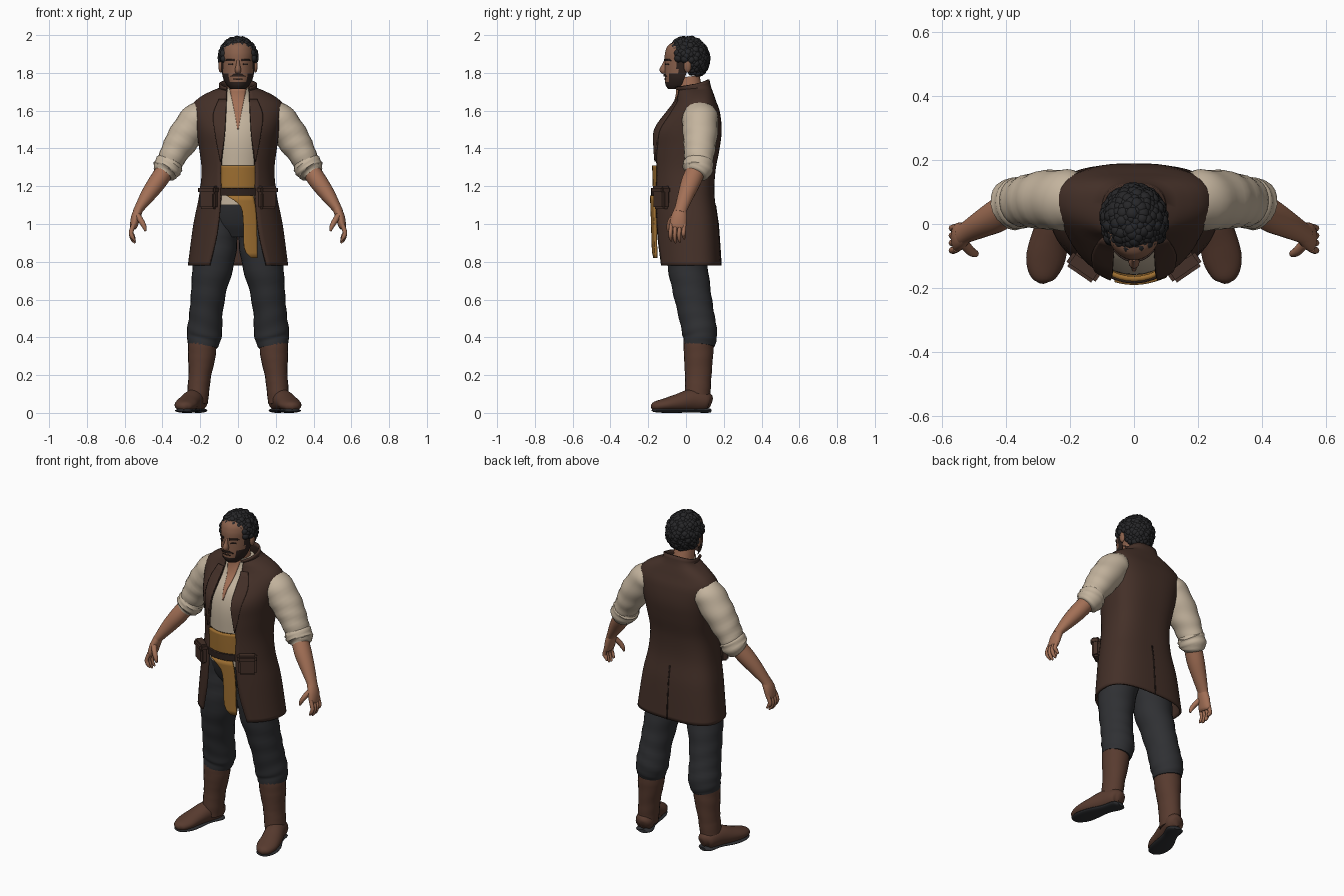
import bpy, bmesh, random
from math import sin, cos, pi, sqrt, asin, copysign
from mathutils import Vector, Matrix

random.seed(4)
if "Cube" in bpy.data.objects:
    bpy.data.objects.remove(bpy.data.objects["Cube"])


def material(name, *rgb):
    col = [(c / 255 / 12.92 if c < 11 else ((c / 255 + 0.055) / 1.055) ** 2.4) for c in rgb] + [1]
    m = bpy.data.materials.new(name)
    m.use_nodes = True
    m.diffuse_color = col
    bsdf = m.node_tree.nodes["Principled BSDF"]
    bsdf.inputs["Base Color"].default_value = col
    bsdf.inputs["Roughness"].default_value = 0.9
    return m


VEST = material("vest brown", 68, 48, 40)
SHIRT = material("linen", 196, 180, 158)
SKIN = material("skin", 163, 112, 86)
FACE = material("face skin", 138, 97, 76)
HAIR = material("black hair", 38, 38, 40)
CLOTH = material("charcoal cloth", 47, 48, 51)
BOOT = material("boot leather", 88, 59, 47)
SASH = material("ochre sash", 158, 111, 49)
DARK = material("dark brown", 46, 34, 30)


def interp(table, k):
    """Smooth interpolation of rows keyed by their first value."""
    n = len(table)
    k = min(max(k, table[0][0]), table[-1][0])
    i = max(j for j in range(n - 1) if table[j][0] <= k)

    def slope(j, c):
        a, b = table[max(j - 1, 0)], table[min(j + 1, n - 1)]
        return (b[c] - a[c]) / (b[0] - a[0])
    p, q = table[i], table[i + 1]
    h = q[0] - p[0]
    t = (k - p[0]) / h
    return [(1 + 2 * t) * (1 - t) ** 2 * p[c] + t * (1 - t) ** 2 * h * slope(i, c)
            + t * t * (3 - 2 * t) * q[c] + t * t * (t - 1) * h * slope(i + 1, c)
            for c in range(1, len(p))]


def finish(name, bm, *mats, thick=0, rule=None):
    bmesh.ops.recalc_face_normals(bm, faces=bm.faces[:])
    if rule:
        for f in bm.faces:
            f.material_index = rule(f.calc_center_median())
    me = bpy.data.meshes.new(name)
    bm.to_mesh(me)
    bm.free()
    for m in mats:
        me.materials.append(m)
    me.shade_smooth()
    me.set_sharp_from_angle(angle=0.9)
    ob = bpy.data.objects.new(name, me)
    bpy.context.collection.objects.link(ob)
    if thick:
        mod = ob.modifiers.new("thickness", 'SOLIDIFY')
        mod.thickness, mod.offset = thick, 0
    return ob


def grid(bm, rows, closed):
    vs = [[bm.verts.new(p) for p in r] for r in rows]
    n = len(rows[0])
    for a, b in zip(vs, vs[1:]):
        for i in range(n if closed else n - 1):
            j = (i + 1) % n
            bm.faces.new((a[i], a[j], b[j], b[i]))
    if closed:
        bm.faces.new(vs[0])
        bm.faces.new(vs[-1])


def tube(bm, pts, side=1, ref=(0, 1, 0), ripple=0, sub=4, seg=20):
    """Loft of ellipses along a path of (x, y, z, radius u, radius v)."""
    table = [(i, *p) for i, p in enumerate(pts)]
    rows, n = [], (len(pts) - 1) * sub
    for i in range(n + 1):
        k = i / sub
        x, y, z, ru, rv = interp(table, k)
        t = (Vector(interp(table, k + 0.1)[:3]) - Vector(interp(table, k - 0.1)[:3])).normalized()
        v = Vector(ref)
        v = (v - t * v.dot(t)).normalized()
        u = v.cross(t)
        row = []
        for s in range(seg):
            a = 2 * pi * s / seg
            w = 1 + ripple * sin(8 * k + 2 * sin(a + k))
            p = Vector((x, y, z)) + u * cos(a) * ru * w + v * sin(a) * rv * w
            row.append((p.x * side, p.y, p.z))
        rows.append(row)
    grid(bm, rows, True)


def limb(name, mat, pts, **kw):
    for side, label in ((1, "left_"), (-1, "right_")):
        bm = bmesh.new()
        tube(bm, pts, side, **kw)
        finish(label + name, bm, mat)


# Body profiles: height, half width, front y, back y
vest = [(.78, .26, -.165, .18), (1.0, .23, -.172, .165), (1.15, .2, -.175, .145), (1.28, .187, -.175, .15),
        (1.4, .2, -.175, .172), (1.5, .218, -.165, .183), (1.6, .238, -.09, .172), (1.645, .225, -.055, .155),
        (1.69, .16, -.045, .14), (1.72, .1, -.055, .128), (1.765, .095, -.085, .118)]
opening = [(.78, .15), (.95, .11), (1.15, .09), (1.3, .09), (1.5, .07), (1.65, .06), (1.765, .06)]
shirt = [(1.1, .17, -.15, .12), (1.3, .165, -.157, .13), (1.45, .185, -.155, .15), (1.55, .19, -.125, .15),
         (1.62, .16, -.07, .13), (1.68, .09, -.05, .11), (1.72, .07, -.048, .09)]
hips = [(.93, .1, -.07, .1), (1.0, .17, -.11, .13), (1.1, .175, -.14, .125), (1.18, .165, -.145, .12)]
head = [(1.715, .04, -.095, -.02), (1.735, .06, -.108, .03), (1.77, .078, -.112, .06), (1.81, .086, -.113, .085),
        (1.86, .09, -.113, .1), (1.91, .092, -.11, .1), (1.95, .075, -.09, .08), (1.975, .03, -.04, .04)]


def ring_point(prof, z, a, square):
    rx, yf, yb = interp(prof, z)
    ym = .6 * yb + .4 * yf
    e = square if cos(a) < 0 else 1
    c = abs(cos(a)) ** e
    x = copysign(abs(sin(a)) ** e, sin(a)) * rx
    return x, ym - (ym - yf) * c if e == 1 else ym + (yb - ym) * c, z


def body(prof, square=0.75, n=30, seg=40):
    z0, z1 = prof[0][0], prof[-1][0]
    bm = bmesh.new()
    grid(bm, [[ring_point(prof, z0 + (z1 - z0) * i / n, 2 * pi * s / seg, square) for s in range(seg)]
              for i in range(n + 1)], True)
    return bm


def patch(name, mat, prof, rows, off, thick=.008, side=1, cols=8, n=12):
    """Thin plate on the front of a profile; rows are (z, x0, x1)."""
    bm, out = bmesh.new(), []
    for i in range(n + 1):
        z = rows[0][0] + (rows[-1][0] - rows[0][0]) * i / n
        x0, x1 = interp(rows, z)
        rx, yf, yb = interp(prof, z)
        ym = .6 * yb + .4 * yf
        xs = [x0 + (x1 - x0) * j / cols for j in range(cols + 1)]
        out.append([(side * x, ym - (ym - yf) * sqrt(max(0, 1 - (x / rx) ** 2)) - off, z) for x in xs])
    grid(bm, out, False)
    finish(name, bm, mat, thick=thick)


# Torso and hips
finish("shirt", body(shirt), SHIRT)
finish("trouser_hips", body(hips), CLOTH)
patch("open_chest", SKIN, shirt, [(1.5, -.003, .003), (1.6, -.02, .02), (1.72, -.045, .045)], .003, .004)

# Long vest, open down the front, with a standing collar
bm, rows = bmesh.new(), []
for i in range(49):
    z = .78 + .985 * i / 48
    a0 = asin(interp(opening, z)[0] / interp(vest, z)[0])
    row = []
    for s in range(49):
        a = a0 + (2 * pi - 2 * a0) * s / 48
        x, y, zz = ring_point(vest, z, a, .72)
        dip = max(0, z - 1.7) / .065 * .05 * (cos(a) + 1) / 2
        row.append((x, y, zz - dip))
    rows.append(row)
grid(bm, rows, False)
finish("vest", bm, VEST, thick=.012)
for side, label in ((1, "left_"), (-1, "right_")):
    patch(label + "lapel", VEST, vest, [(1.33, .088, .092), (1.48, .07, .12), (1.58, .064, .13),
                                       (1.66, .06, .1)], .01, .01, side)
    # Belt pouch with flap
    for part, size, z, out in (("pouch", (.1, .045, .11), 1.135, 0), ("pouch_flap", (.11, .056, .04), 1.18, .004)):
        bm = bmesh.new()
        bmesh.ops.create_cube(bm, size=1, matrix=Matrix.Translation((side * .155, -.13 - out, z))
                              @ Matrix.Rotation(side * .6, 4, 'Z') @ Matrix.Diagonal((*size, 1)))
        bmesh.ops.bevel(bm, geom=bm.edges[:], offset=.01, segments=2, affect='EDGES')
        finish(label + part, bm, VEST)
bm = bmesh.new()
grid(bm, [[(x, interp(vest, z)[2] + .007, z) for x in (-.003, .003)] for z in (.78, .88, 1.0, 1.1)], False)
finish("back_vent", bm, DARK, thick=.004)

# Sash, belt and hanging tail
patch("waist_sash", SASH, shirt, [(1.165, -.1, .11), (1.31, -.095, .1)], .014, .016)
patch("belt", DARK, shirt, [(1.15, -.12, .12), (1.19, -.12, .12)], .026, .012)
patch("sash_tail", SASH, vest, [(.82, .07, .1), (.86, .035, .1), (1.0, .028, .098), (1.1, .01, .09),
                                (1.15, -.06, .08)], .008, .014)

# Sleeves, rolled cuffs and forearms
limb("sleeve", SHIRT, [(.15, .075, 1.6, .06, .075), (.21, .075, 1.56, .088, .095), (.285, .075, 1.46, .088, .09),
                       (.34, .07, 1.37, .074, .08), (.38, .065, 1.29, .06, .07)], ripple=.025, sub=6)
limb("rolled_cuff", SHIRT, [(.345, .07, 1.34, .062, .066), (.36, .066, 1.32, .075, .08),
                            (.383, .06, 1.285, .073, .077), (.398, .05, 1.262, .052, .056)], ripple=.04)
limb("forearm", SKIN, [(.375, .06, 1.3, .048, .05), (.425, .027, 1.225, .048, .052),
                       (.475, 0, 1.155, .04, .043), (.522, -.025, 1.085, .026, .034), (.535, -.032, 1.06, .024, .034)])

# Hands
for side, label in ((1, "left_"), (-1, "right_")):
    bm = bmesh.new()
    tube(bm, [(.52, -.026, 1.09, .022, .03), (.54, -.036, 1.04, .025, .042), (.552, -.043, .99, .02, .044),
              (.555, -.045, .975, .012, .036)], side)
    for f in range(4):
        y, drop = -.078 + .023 * f, (.01, 0, .003, .02)[f]
        tube(bm, [(.552, y, 1.0, .012, .011), (.566, y - .004, .955, .012, .011),
                  (.558, y - .004, .92 + drop, .011, .01), (.545, y, .9 + drop, .005, .005)], side, seg=8)
    tube(bm, [(.535, -.055, 1.05, .016, .018), (.512, -.082, 1.015, .015, .015),
              (.496, -.092, .985, .012, .012), (.49, -.095, .962, .005, .005)], side, seg=10)
    finish(label + "hand", bm, SKIN)

# Trousers gathered into boots
limb("trouser_leg", CLOTH, [(.09, .025, 1.12, .085, .12), (.112, .02, .95, .112, .12), (.13, .008, .8, .11, .108),
                            (.155, .03, .65, .093, .1), (.17, .055, .52, .088, .094), (.178, .073, .42, .093, .092),
                            (.188, .07, .355, .08, .082)], ripple=.018, sub=6, seg=24)
limb("boot_shaft", BOOT, [(.188, .066, .375, .076, .08), (.192, .066, .3, .073, .077), (.202, .065, .2, .06, .07),
                          (.21, .062, .12, .058, .068), (.215, .06, .05, .055, .065)], ripple=.012)
limb("boot_foot", BOOT, [(.205, .132, .05, .02, .025), (.21, .105, .06, .052, .052), (.235, .03, .065, .056, .06),
                         (.262, -.05, .052, .06, .046), (.277, -.115, .042, .06, .034),
                         (.285, -.165, .034, .04, .025), (.287, -.184, .03, .01, .01)], ref=(0, 0, 1))
limb("boot_sole", CLOTH, [(.205, .13, .012, .025, .01), (.21, .105, .013, .05, .013), (.235, .03, .014, .044, .012),
                          (.262, -.05, .012, .058, .012), (.277, -.115, .012, .058, .012),
                          (.285, -.165, .014, .038, .01), (.287, -.18, .016, .01, .006)], ref=(0, 0, 1))


# Head with beard coloured along the jaw
def beard(c):
    jaw = c.z < 1.752 and c.y < .02
    cheek = c.z < 1.8 and -.09 < c.y < .01 and abs(c.x) > .045
    sideburn = c.z < 1.88 and -.045 < c.y < .01 and abs(c.x) > .06
    return 1 if jaw or cheek or sideburn else 0


finish("head", body(head, 1, 44, 48), FACE, DARK, rule=beard)
bm = bmesh.new()
tube(bm, [(0, .035, 1.6, .07, .07), (0, .025, 1.68, .06, .066), (0, .012, 1.78, .058, .06)])
finish("neck", bm, SKIN)
bm = bmesh.new()
tube(bm, [(0, -.106, 1.865, .008, .01), (0, -.114, 1.84, .011, .014), (0, -.118, 1.815, .017, .022),
          (0, -.112, 1.798, .012, .01)], seg=12)
finish("nose", bm, FACE)
patch("moustache", DARK, head, [(1.781, -.04, .04), (1.793, -.022, .022)], .003, .006, n=3)
patch("mouth", DARK, head, [(1.766, -.024, .024), (1.77, -.024, .024)], .002, .004, n=2)
for side, label in ((1, "left_"), (-1, "right_")):
    patch(label + "eyebrow", DARK, head, [(1.863, .02, .064), (1.873, .018, .058)], .003, .006, side, n=3)
    patch(label + "eye", DARK, head, [(1.841, .026, .053), (1.849, .028, .05)], .002, .004, side, n=3)
    bm = bmesh.new()
    bmesh.ops.create_uvsphere(bm, u_segments=12, v_segments=8, radius=1, matrix=Matrix.Translation(
        (side * .092, .008, 1.835)) @ Matrix.Diagonal((.012, .02, .034, 1)))
    finish(label + "ear", bm, FACE)

# Curly hair: tufts spread over the skull
bm = bmesh.new()
count = 420
for i in range(count):
    h = 1 - 2 * (i + .5) / count
    r, a = sqrt(1 - h * h), i * 2.39996
    p = Vector((.088 * r * cos(a), .008 + .1 * r * sin(a), 1.875 + .102 * h))
    hairline = 1.915 if p.y < -.05 else 1.87 if p.y < .02 else 1.8
    if p.z > hairline:
        size = random.uniform(.016, .024)
        bmesh.ops.create_icosphere(bm, subdivisions=2, radius=size, matrix=Matrix.Translation(p))
finish("curly_hair", bm, HAIR)
